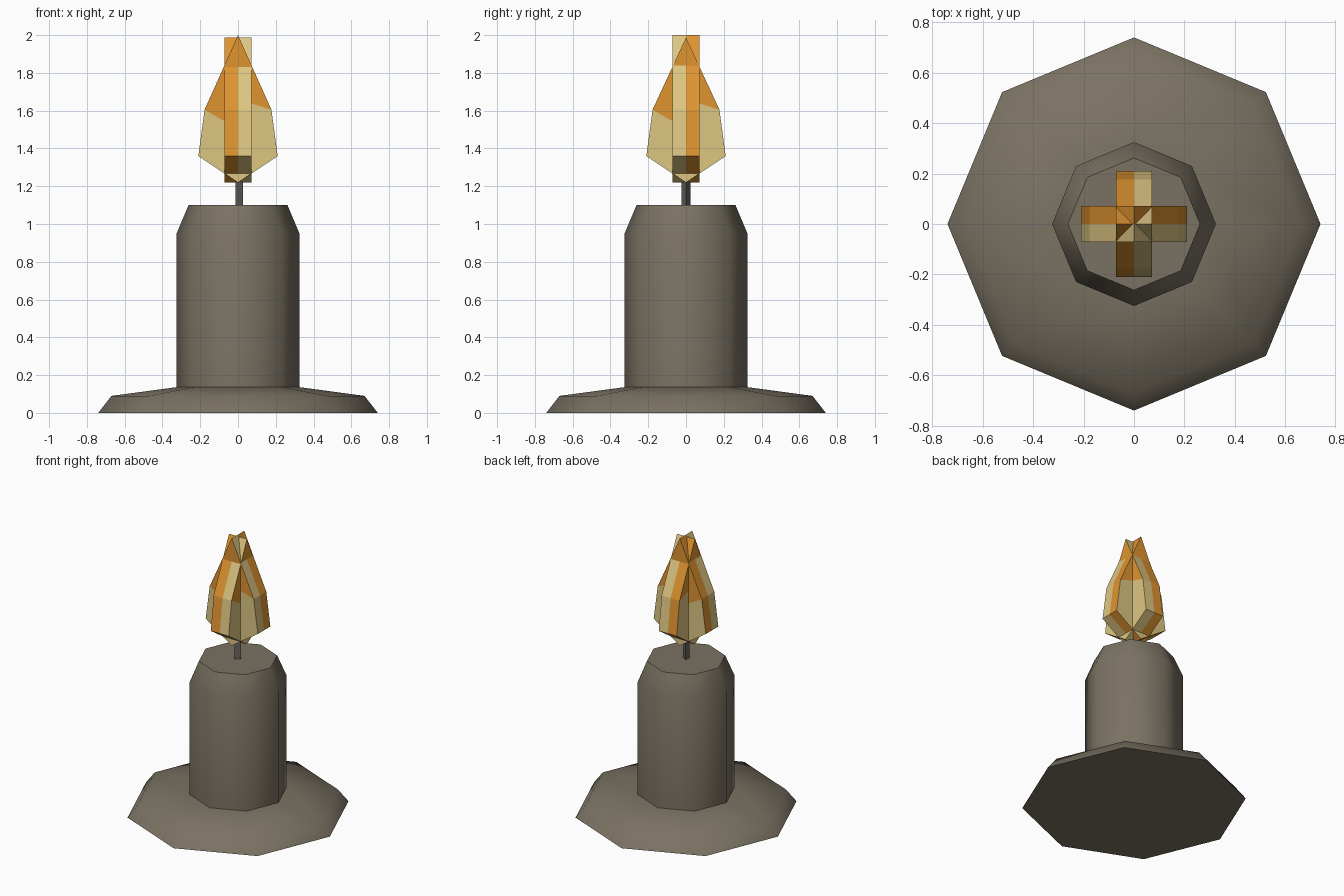
import bpy, bmesh, math

if "Cube" in bpy.data.objects:
    bpy.data.objects.remove(bpy.data.objects["Cube"])


def material(name, rgb):
    # sRGB bytes to linear diffuse colour
    m = bpy.data.materials.new(name)
    lin = [((c / 255 + 0.055) / 1.055) ** 2.4 for c in rgb]
    m.diffuse_color = (*lin, 1)
    m.use_nodes = True
    m.node_tree.nodes["Principled BSDF"].inputs["Base Color"].default_value = m.diffuse_color
    return m


WAX = material("grey brown wax", (122, 114, 99))
WICK = material("dark wick", (104, 100, 94))
PALE = material("pale yellow", (222, 198, 130))
ORANGE = material("flame orange", (222, 148, 48))


def finish(name, bm, mats, smooth=None):
    bmesh.ops.recalc_face_normals(bm, faces=bm.faces)
    me = bpy.data.meshes.new(name)
    bm.to_mesh(me)
    bm.free()
    ob = bpy.data.objects.new(name, me)
    bpy.context.collection.objects.link(ob)
    for m in mats:
        me.materials.append(m)
    if smooth:
        bpy.ops.object.select_all(action='DESELECT')
        ob.select_set(True)
        bpy.context.view_layer.objects.active = ob
        bpy.ops.object.shade_smooth_by_angle(angle=math.radians(smooth))
    return ob


def lathe(name, profile, sides, mat, smooth=None):
    # stack of (radius, z) rings with closed ends
    bm = bmesh.new()
    rings = [[bm.verts.new((r * math.cos(math.tau * i / sides),
                            r * math.sin(math.tau * i / sides), z))
              for i in range(sides)] for r, z in profile]
    for a, b in zip(rings, rings[1:]):
        for i in range(sides):
            j = (i + 1) % sides
            bm.faces.new((a[i], a[j], b[j], b[i]))
    bm.faces.new(rings[0][::-1])
    bm.faces.new(rings[-1])
    return finish(name, bm, [mat], smooth)


def flame_slab(name, peak, turn):
    # thick leaf outline in x/z: pale below the cut line, orange above it
    t = 0.072
    lower = [(-0.177, 1.605), (-0.21, 1.36), (0, 1.22), (0.21, 1.36), (0.177, 1.605)]
    cut = [(0.072, 1.638), (0, 1.58), (-0.072, 1.545)]
    outline = lower + [(0, peak)]
    bm = bmesh.new()
    layers = {}
    for y in (-t, 0, t):
        pts = outline + (cut if y else [])
        layers[y] = {p: bm.verts.new((p[0], y, p[1])) for p in pts}
    # broad sides
    for y in (-t, t):
        v = layers[y]
        bm.faces.new([v[p] for p in lower + cut]).material_index = 0
        upper = [lower[-1], (0, peak), lower[0]] + cut[::-1]
        bm.faces.new([v[p] for p in upper]).material_index = 1
    # narrow rim, one colour on each half
    for ya, yb, index in ((-t, 0, 0), (0, t, 1)):
        a, b = layers[ya], layers[yb]
        for p, q in zip(outline, outline[1:] + outline[:1]):
            bm.faces.new((a[p], a[q], b[q], b[p])).material_index = index
    ob = finish(name, bm, [PALE, ORANGE])
    ob.rotation_euler.z = turn


# Dish and candle
lathe("base_dish", [(0.74, 0), (0.67, 0.09), (0.32, 0.137)], 8, WAX, 50)
lathe("candle_body", [(0.325, 0.13), (0.325, 0.95), (0.262, 1.1)], 8, WAX, 50)
# Three-sided wick
lathe("wick", [(0.026, 1.09), (0.026, 1.26)], 3, WICK)
# Two crossed flame slabs
flame_slab("flame_across", 2.0, 0)
flame_slab("flame_along", 1.987, math.pi / 2)
